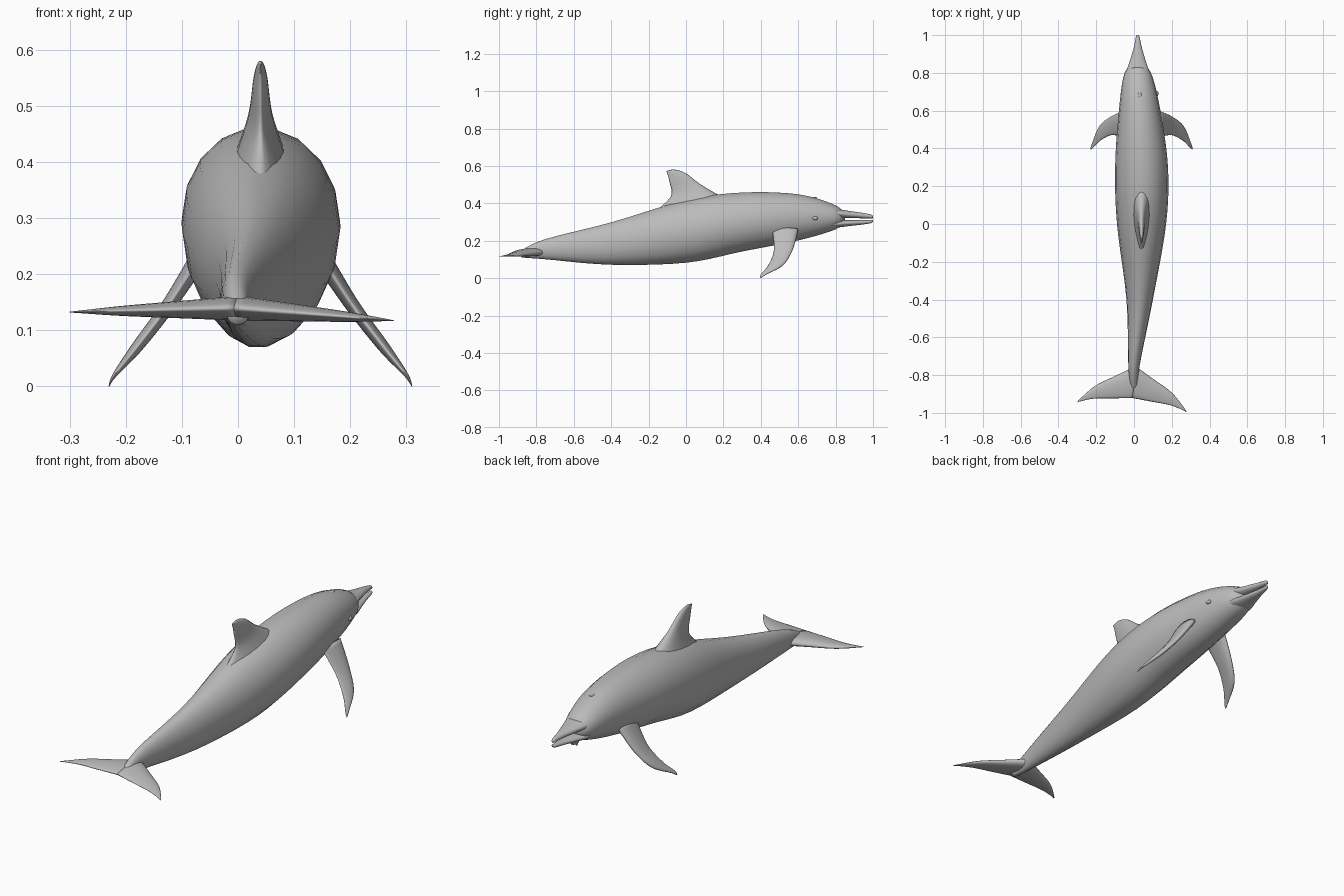
import bpy, bmesh, math
from mathutils import Vector, Matrix, Euler

if "Cube" in bpy.data.objects:
    bpy.data.objects.remove(bpy.data.objects["Cube"])

# One skin colour
grey = bpy.data.materials.new("skin grey")
grey.use_nodes = True
colour = (0.5, 0.5, 0.5, 1)
grey.diffuse_color = colour
grey.node_tree.nodes["Principled BSDF"].inputs["Base Color"].default_value = colour

SIDES = 18
STEPS = 5
ANGLES = [math.tau * i / SIDES for i in range(SIDES)]


def smooth_rows(rows):
    """Pass a smooth curve through rows of numbers."""
    rows = [Vector(row) for row in rows]
    padded = [rows[0], *rows, rows[-1]]
    result = []
    for before, start, end, after in zip(padded, padded[1:], padded[2:], padded[3:]):
        leave, arrive = (end - before) / 2, (after - start) / 2
        for step in range(STEPS):
            t = step / STEPS
            ease = t * t * (3 - 2 * t)
            result.append(start.lerp(end, ease) + leave * t * (1 - t) ** 2 - arrive * t * t * (1 - t))
    return result + [rows[-1]]


def finish(name, bm):
    """Turn the working mesh into a smooth grey object."""
    bmesh.ops.recalc_face_normals(bm, faces=bm.faces)
    mesh = bpy.data.meshes.new(name)
    bm.to_mesh(mesh)
    bm.free()
    mesh.materials.append(grey)
    mesh.shade_smooth()
    obj = bpy.data.objects.new(name, mesh)
    bpy.context.collection.objects.link(obj)
    return obj


def loft(name, rings):
    """Skin a list of closed rings and cap both ends."""
    bm = bmesh.new()
    loops = [[bm.verts.new(point) for point in ring] for ring in rings]
    for near, far in zip(loops, loops[1:]):
        for i in range(SIDES):
            bm.faces.new((near[i - 1], near[i], far[i], far[i - 1]))
    bm.faces.new(loops[0])
    bm.faces.new(loops[-1])
    return finish(name, bm)


def tube(name, rows):
    """Oval sections from rows of y, centre x, half width, bottom, top."""
    rings = []
    for y, x, width, bottom, top in smooth_rows(rows):
        middle, height = (top + bottom) / 2, (top - bottom) / 2
        rings.append([(x + width * math.cos(a), y, middle + height * math.sin(a)) for a in ANGLES])
    return loft(name, rings)


def fin(name, edges, normal):
    """Teardrop sections between leading and trailing edge points; thickness follows the chord."""
    rings = []
    for lead, trail in edges:
        lead, trail = Vector(lead), Vector(trail)
        centre, half = (lead + trail) / 2, (lead - trail) / 2
        thick = Vector(normal).normalized() * half.length / 4
        rings.append([centre + half * math.cos(a) + thick * math.sin(a) * (3 + math.cos(a)) / 3
                      for a in ANGLES])
    return loft(name, rings)


def bump(name, place, size):
    """Low oval swelling in the skin."""
    bm = bmesh.new()
    shape = Matrix.Translation(place) @ Matrix.Diagonal((*size, 1))
    bmesh.ops.create_uvsphere(bm, u_segments=SIDES, v_segments=SIDES // 2, radius=1, matrix=shape)
    return finish(name, bm)


# Body from tail stock to forehead
tube("body", [
    (-0.88, 0, 0.02, 0.11, 0.15),
    (-0.75, 0, 0.03, 0.1, 0.21),
    (-0.4, 0.03, 0.07, 0.07, 0.3),
    (0, 0.04, 0.13, 0.08, 0.42),
    (0.3, 0.04, 0.14, 0.14, 0.46),
    (0.6, 0.03, 0.11, 0.2, 0.45),
    (0.8, 0.02, 0.07, 0.26, 0.39),
    (0.85, 0.02, 0.01, 0.31, 0.33),
])

# Slightly open beak: both jaws share rows of y, half width, depth
beak_x, upper_z, lower_z = 0.02, 0.32, 0.31
jaw = [
    (0.7, 0.06, 0.05),
    (0.8, 0.06, 0.05),
    (0.87, 0.04, 0.04),
    (0.94, 0.02, 0.03),
    (0.99, 0.01, 0.02),
    (1, 0.005, 0.01),
]
tube("upper_jaw", [(y, beak_x, w, upper_z, upper_z + d) for y, w, d in jaw])
tube("lower_jaw", [(y, beak_x, w, lower_z - d * 0.8, lower_z) for y, w, d in jaw])

# Swept dorsal fin: leading y and z, trailing y and z
spine_x = 0.04
dorsal = smooth_rows([
    (0.2, 0.43, -0.16, 0.36),
    (0.08, 0.5, -0.08, 0.44),
    (0, 0.56, -0.09, 0.52),
    (-0.06, 0.58, -0.1, 0.56),
    (-0.1, 0.575, -0.105, 0.57),
])
fin("dorsal_fin", [((spine_x, a, b), (spine_x, c, d)) for a, b, c, d in dorsal], (1, 0, 0))

# Flippers: distance from the spine, leading y, trailing y, height
flipper = smooth_rows([
    (0.09, 0.6, 0.46, 0.26),
    (0.16, 0.57, 0.47, 0.15),
    (0.22, 0.52, 0.44, 0.07),
    (0.26, 0.43, 0.4, 0.02),
    (0.27, 0.4, 0.395, 0),
])

# Flukes: distance from the middle, leading y, trailing y
fluke = smooth_rows([
    (0, -0.75, -0.92),
    (0.1, -0.81, -0.93),
    (0.2, -0.87, -0.94),
    (0.27, -0.94, -0.96),
    (0.29, -0.965, -0.97),
])
pivot = Matrix.Translation((-0.02, -0.8, 0))
twist = Euler((0, math.radians(1.5), math.radians(-5))).to_matrix().to_4x4()

# Paired parts, with the tail turned a little to one side
for label, side in (("left", 1), ("right", -1)):
    fin(label + "_flipper",
        [((spine_x + side * out, lead, z), (spine_x + side * out, trail, z))
         for out, lead, trail, z in flipper], (side * 0.8, 0, 0.5))
    tail = fin(label + "_fluke",
               [((side * out, lead, 0.14 - out / 20), (side * out, trail, 0.14 - out / 20))
                for out, lead, trail in fluke], (0, 0, 1))
    tail.data.transform(pivot @ twist @ pivot.inverted())
    bump(label + "_eye", (0.03 + side * 0.09, 0.69, 0.32), (0.01, 0.015, 0.01))
bump("blowhole", (0.03, 0.68, 0.43), (0.01, 0.02, 0.005))
